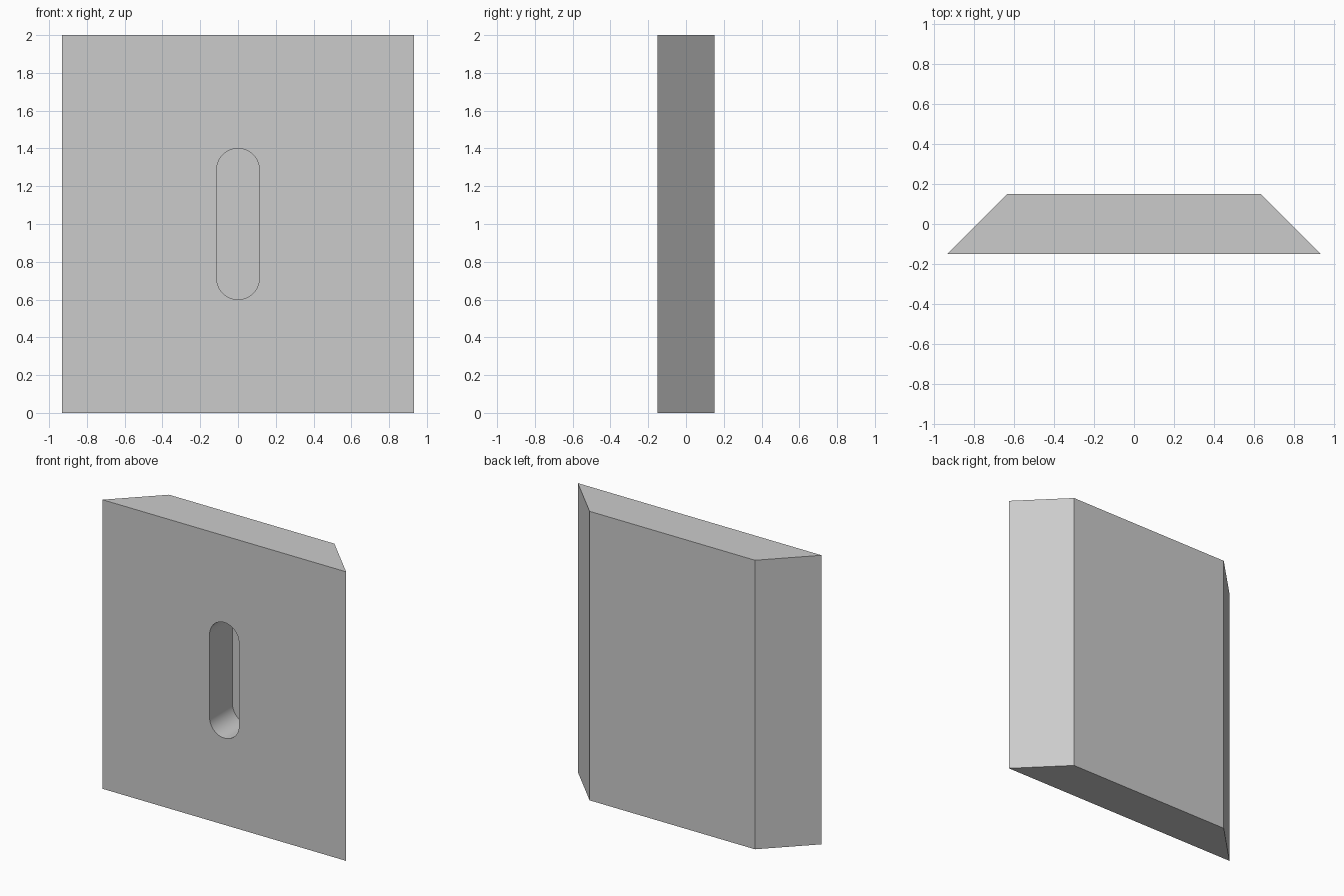
import bpy, bmesh
from math import sin, cos, pi, radians
from mathutils import Vector

if "Cube" in bpy.data.objects:
    bpy.data.objects.remove(bpy.data.objects["Cube"])


def prism(name, points, direction):
    """Extrude a closed planar outline into a solid."""
    bm = bmesh.new()
    face = bm.faces.new([bm.verts.new(p) for p in points])
    ext = bmesh.ops.extrude_face_region(bm, geom=[face], use_keep_orig=True)
    verts = [g for g in ext["geom"] if isinstance(g, bmesh.types.BMVert)]
    bmesh.ops.translate(bm, verts=verts, vec=Vector(direction))
    bmesh.ops.recalc_face_normals(bm, faces=bm.faces[:])
    mesh = bpy.data.meshes.new(name)
    bm.to_mesh(mesh)
    bm.free()
    obj = bpy.data.objects.new(name, mesh)
    bpy.context.collection.objects.link(obj)
    return obj


# Plate with 45 degree bevelled sides, wide face to the front
half_front, half_back, half_depth, height = 0.933, 0.633, 0.15, 2.0
plate = prism("bevelled_plate",
              [(-half_front, -half_depth, 0), (half_front, -half_depth, 0),
               (half_back, half_depth, 0), (-half_back, half_depth, 0)],
              (0, 0, height))

# Blind round-ended slot in the front face
radius, slot_depth, over, steps = 0.1125, 0.25, 0.1, 32
outline = []
for centre, start in ((1.4 - radius, 0), (0.6 + radius, pi)):
    for i in range(steps + 1):
        a = start + pi * i / steps
        outline.append((radius * cos(a), -half_depth - over, centre + radius * sin(a)))
cutter = prism("slot_cutter", outline, (0, slot_depth + over, 0))
cutter.hide_render = True

# Cut the slot, then drop the cutter
bpy.context.view_layer.objects.active = plate
plate.select_set(True)
cut = plate.modifiers.new("slot", "BOOLEAN")
cut.operation = "DIFFERENCE"
cut.solver = "EXACT"
cut.object = cutter
bpy.ops.object.modifier_apply(modifier=cut.name)
bpy.data.objects.remove(cutter, do_unlink=True)
bpy.ops.object.shade_smooth_by_angle(angle=radians(30))
